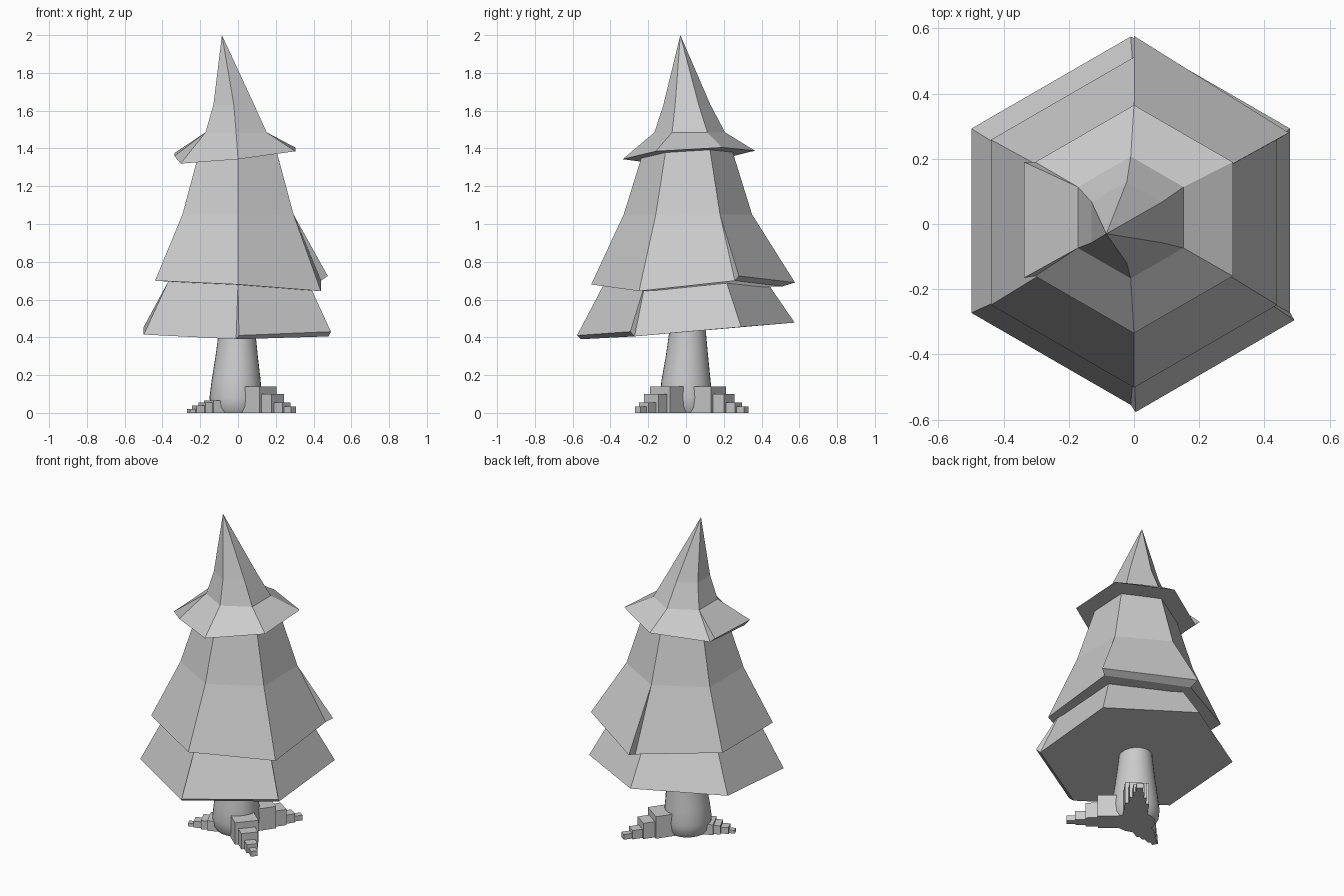
import bpy, bmesh
from math import radians, cos, sin
from mathutils import Matrix

if "Cube" in bpy.data.objects:
    bpy.data.objects.remove(bpy.data.objects["Cube"])


def finish(bm, name):
    bmesh.ops.recalc_face_normals(bm, faces=bm.faces)
    mesh = bpy.data.meshes.new(name)
    bm.to_mesh(mesh)
    bm.free()
    ob = bpy.data.objects.new(name, mesh)
    bpy.context.collection.objects.link(ob)
    return ob


def ring(bm, sides, r, cx, cy, z):
    """Ring starting at the front; z is one height or one height per corner."""
    zs = z if isinstance(z, list) else [z] * sides
    angles = [radians(-90 + 360 * i / sides) for i in range(sides)]
    return [bm.verts.new((cx + r * cos(a), cy + r * sin(a), h)) for a, h in zip(angles, zs)]


def stack(name, sides, rings, tip=None, flare=None):
    """Stacked rings, optional pointed tip, optional panel lifted away from the rim."""
    bm = bmesh.new()
    loops = [ring(bm, sides, *r) for r in rings]
    bm.faces.new(loops[0])
    for k, (lo, hi) in enumerate(zip(loops, loops[1:])):
        for i in range(sides):
            j = (i + 1) % sides
            if k == 0 and flare and flare[0] == i:
                a, b = bm.verts.new(flare[1]), bm.verts.new(flare[2])
                bm.faces.new((a, b, hi[j], hi[i]))
                bm.faces.new((lo[i], lo[j], b, a))
                bm.faces.new((lo[i], a, hi[i]))
                bm.faces.new((lo[j], hi[j], b))
            else:
                bm.faces.new((lo[i], lo[j], hi[j], hi[i]))
    if tip:
        t = bm.verts.new(tip)
        for i in range(sides):
            bm.faces.new((loops[-1][i], loops[-1][(i + 1) % sides], t))
    else:
        bm.faces.new(loops[-1])
    return finish(bm, name)


# Foliage tiers (corners: front, front right, back right, back, back left, front left)
stack("lower_foliage", 6, [
    (0.565, -0.01, 0.01, [0.39, 0.405, 0.455, 0.478, 0.455, 0.415]),
    (0.43, 0, 0, 0.69), (0.37, 0, 0, 0.82)],
    flare=(0, (0.005, -0.577, 0.41), (0.492, -0.295, 0.43)))

stack("middle_foliage", 6, [
    (0.507, 0, 0.005, [0.68, 0.645, 0.70, 0.67, 0.70, 0.70]),
    (0.34, 0, 0.01, 1.05), (0.225, 0, 0.01, 1.42)],
    flare=(2, (0.475, 0.28, 0.725), (0.0, 0.577, 0.69)))

stack("top_foliage", 6, [
    (0.35, 0, 0.015, [1.343, 1.385, 1.405, 1.388, 1.345, 1.32]),
    (0.187, -0.01, 0.02, 1.485), (0.125, -0.022, 0.005, 1.63)],
    tip=(-0.085, -0.03, 2.0),
    flare=(4, (-0.337, 0.19, 1.375), (-0.337, -0.165, 1.36)))

# Trunk, smooth
trunk = stack("trunk", 32, [
    (0.115, -0.01, 0, 0), (0.133, -0.012, 0, 0.03), (0.139, -0.012, 0, 0.08),
    (0.13, -0.01, 0, 0.17), (0.112, -0.007, 0.005, 0.3), (0.098, -0.005, 0.008, 0.42),
    (0.09, -0.003, 0.01, 0.55)])
bpy.context.view_layer.objects.active = trunk
trunk.select_set(True)
bpy.ops.object.shade_smooth_by_angle(angle=radians(40))

# Stepped roots: each step is (start, end, width, height)
big = [(0.05, 0.21, 0.14, 0.14), (0.2, 0.28, 0.10, 0.10),
       (0.27, 0.34, 0.065, 0.055), (0.33, 0.39, 0.04, 0.033)]
small = [(0.05, 0.17, 0.12, 0.065), (0.16, 0.21, 0.09, 0.055),
         (0.2, 0.255, 0.06, 0.04), (0.25, 0.29, 0.035, 0.02)]
for name, angle, steps in (("root_front", -41, big), ("root_back", 55, big), ("root_left", 205, small)):
    bm = bmesh.new()
    for s, e, w, h in steps:
        m = (Matrix.Rotation(radians(angle), 4, 'Z') @ Matrix.Translation(((s + e) / 2, 0, h / 2))
             @ Matrix.Diagonal((e - s, w, h, 1)))
        bmesh.ops.create_cube(bm, size=1, matrix=m)
    finish(bm, name)
